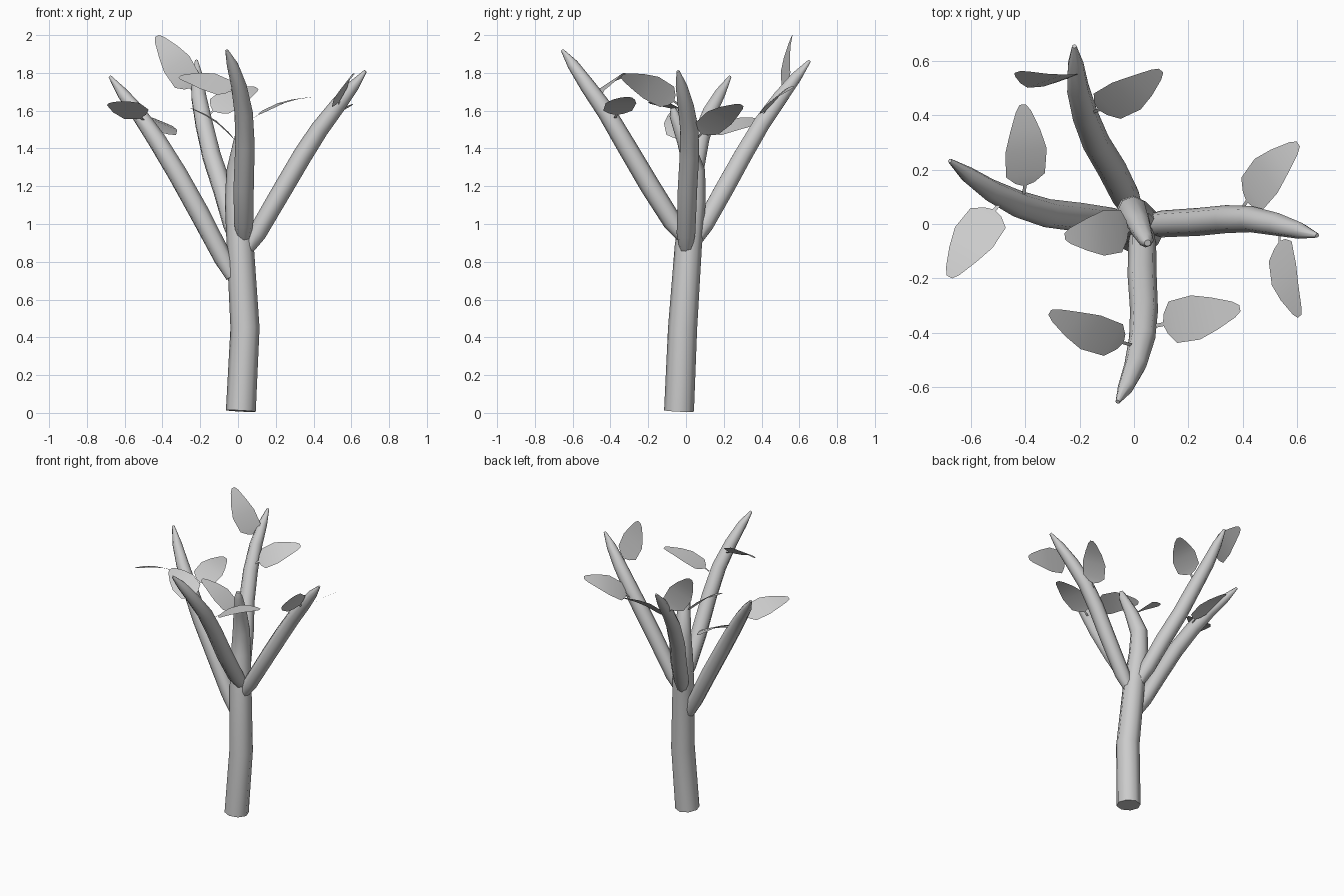
import bpy, bmesh, math
from mathutils import Vector


def limb(name, pts):
    """Tapered eight-sided tube through (x, y, z, radius) points."""
    cu = bpy.data.curves.new(name, 'CURVE')
    cu.dimensions = '3D'
    cu.bevel_depth = 1.03
    cu.bevel_resolution = 2
    cu.use_fill_caps = True
    sp = cu.splines.new('POLY')
    sp.points.add(len(pts) - 1)
    for p, (x, y, z, r) in zip(sp.points, pts):
        p.co = (x, y, z, 1)
        p.radius = r
    ob = bpy.data.objects.new(name, cu)
    bpy.context.collection.objects.link(ob)
    bpy.ops.object.select_all(action='DESELECT')
    ob.select_set(True)
    bpy.context.view_layer.objects.active = ob
    bpy.ops.object.convert(target='MESH')
    bpy.ops.object.shade_smooth_by_angle(angle=math.radians(65))


# (position along leaf, half width): short stem, then the blade
OUTLINE = [(0, .007), (.1, .007), (.13, .038), (.22, .078), (.5, .083),
           (.72, .06), (.93, .03), (1, .012)]


def leaf(name, base, tip, side):
    """Flat blade, arched slightly upward along its length."""
    base, tip = Vector(base), Vector(tip)
    along = tip - base
    side = Vector(side)
    side = (side - side.project(along)).normalized()
    up = along.cross(side).normalized()
    if up.z < 0:
        up, side = -up, -side
    bm = bmesh.new()
    rows = []
    for t, w in OUTLINE:
        c = base + along * t + up * .025 * math.sin(math.pi * t)
        rows.append([bm.verts.new(c - side * w), bm.verts.new(c + side * w)])
    for a, b in zip(rows, rows[1:]):
        bm.faces.new((a[0], b[0], b[1], a[1])).smooth = True
    me = bpy.data.meshes.new(name)
    bm.to_mesh(me)
    bm.free()
    bpy.context.collection.objects.link(bpy.data.objects.new(name, me))


# Trunk
limb("trunk", [(.015, -.037, .01, .077), (.037, -.018, .45, .075),
               (.012, .012, .88, .07), (-.005, .04, 1.12, .063),
               (-.005, .045, 1.28, .055), (.02, -.005, 1.44, .042),
               (.045, -.06, 1.575, .027), (.05, -.07, 1.615, .012)])

# Four main branches
limb("branch_right", [(.05, 0, .87, .034), (.10, 0, .95, .048), (.24, .008, 1.19, .05),
                      (.34, .018, 1.36, .05), (.43, .018, 1.5, .047),
                      (.53, -.002, 1.63, .041), (.61, -.024, 1.73, .03),
                      (.675, -.042, 1.81, .008)])
limb("branch_front", [(.03, 0, .92, .036), (.03, -.07, 1.01, .05), (.03, -.19, 1.2, .052),
                      (.037, -.32, 1.42, .05), (.03, -.42, 1.59, .047),
                      (.005, -.52, 1.73, .04), (-.03, -.6, 1.845, .029),
                      (-.06, -.655, 1.92, .008)])
limb("branch_back", [(0, .04, .9, .036), (-.03, .1, 1.0, .05), (-.08, .2, 1.18, .052),
                     (-.14, .3, 1.36, .05), (-.18, .4, 1.53, .047),
                     (-.207, .5, 1.67, .041), (-.215, .585, 1.78, .03),
                     (-.22, .655, 1.865, .008)])
limb("branch_left", [(-.03, 0, .72, .034), (-.08, .01, .82, .048), (-.2, .025, 1.05, .052),
                     (-.32, .04, 1.265, .051), (-.43, .075, 1.445, .048),
                     (-.53, .125, 1.59, .04), (-.61, .18, 1.69, .03),
                     (-.678, .233, 1.78, .008)])

# Leaves: base, tip, sideways direction
LEAVES = [
    ((-.23, .54, 1.69), (-.43, .56, 1.995), (.8, .3, .55)),
    ((-.155, .41, 1.58), (.10, .565, 1.72), (-.6, .6, .5)),
    ((-.405, .11, 1.47), (-.41, .44, 1.545), (.95, 0, -.42)),
    ((-.495, .075, 1.545), (-.68, -.195, 1.64), (.8, -.5, .32)),
    ((.4, .06, 1.455), (.605, .295, 1.63), (-.47, .77, -.38)),
    ((.535, -.035, 1.63), (.61, -.34, 1.785), (.49, .52, .62)),
    ((.08, -.375, 1.56), (.39, -.31, 1.672), (-.2, .97, 0)),
    ((-.01, -.445, 1.69), (-.31, -.325, 1.78), (.4, .75, .5)),
    ((0, -.02, 1.425), (-.255, -.045, 1.615), (-.05, 1, .1)),
]
for i, args in enumerate(LEAVES, 1):
    leaf(f"leaf_{i}", *args)
